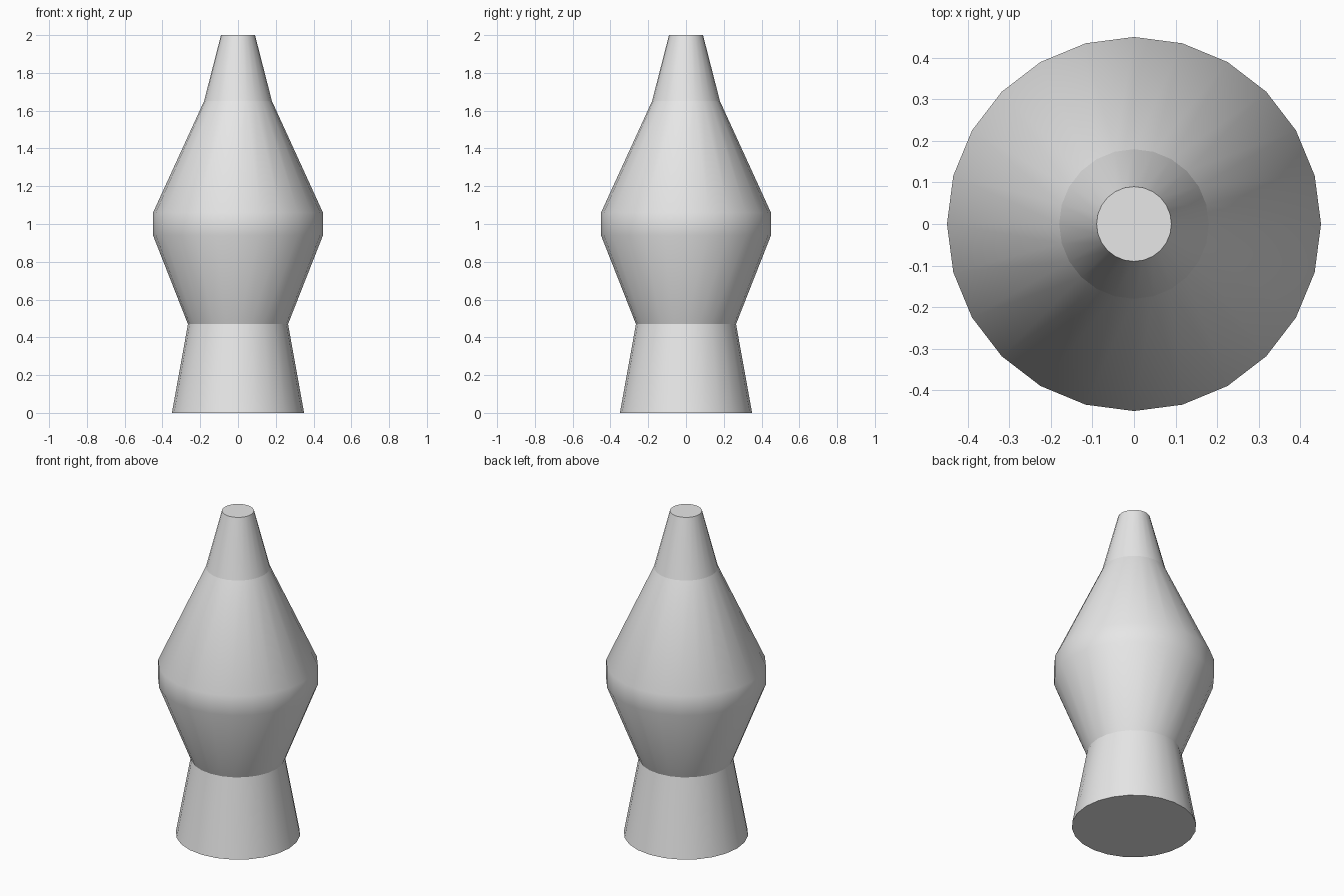
import bpy
import bmesh
import math

cube = bpy.data.objects.get("Cube")
if cube:
    bpy.data.objects.remove(cube, do_unlink=True)

SIDES = 24

grey = bpy.data.materials.new("plain grey")
grey.use_nodes = True
colour = (0.8, 0.8, 0.8, 1)
grey.diffuse_color = colour
grey.node_tree.nodes["Principled BSDF"].inputs["Base Color"].default_value = colour


def turned_part(name, profile):
    """Closed round solid from (radius, height) pairs, bottom to top."""
    bm = bmesh.new()
    rings = []
    for radius, z in profile:
        rings.append([bm.verts.new((radius * math.cos(math.tau * i / SIDES),
                                    radius * math.sin(math.tau * i / SIDES), z))
                      for i in range(SIDES)])
    for low, high in zip(rings, rings[1:]):
        for i in range(SIDES):
            j = (i + 1) % SIDES
            bm.faces.new((low[i], low[j], high[j], high[i]))
    bm.faces.new(rings[0][::-1])
    bm.faces.new(rings[-1])
    mesh = bpy.data.meshes.new(name)
    bm.to_mesh(mesh)
    bm.free()
    mesh.materials.append(grey)
    obj = bpy.data.objects.new(name, mesh)
    bpy.context.collection.objects.link(obj)
    bpy.ops.object.select_all(action="DESELECT")
    obj.select_set(True)
    bpy.context.view_layer.objects.active = obj
    bpy.ops.object.shade_smooth_by_angle(angle=math.radians(30))
    return obj


# Flared foot
turned_part("base", [(0.35, 0), (0.265, 0.47)])

# Bulging middle with a narrow straight band
turned_part("body", [(0.265, 0.47), (0.45, 0.94), (0.45, 1.06), (0.18, 1.65)])

# Tapered tip
turned_part("cap", [(0.18, 1.65), (0.09, 2)])
